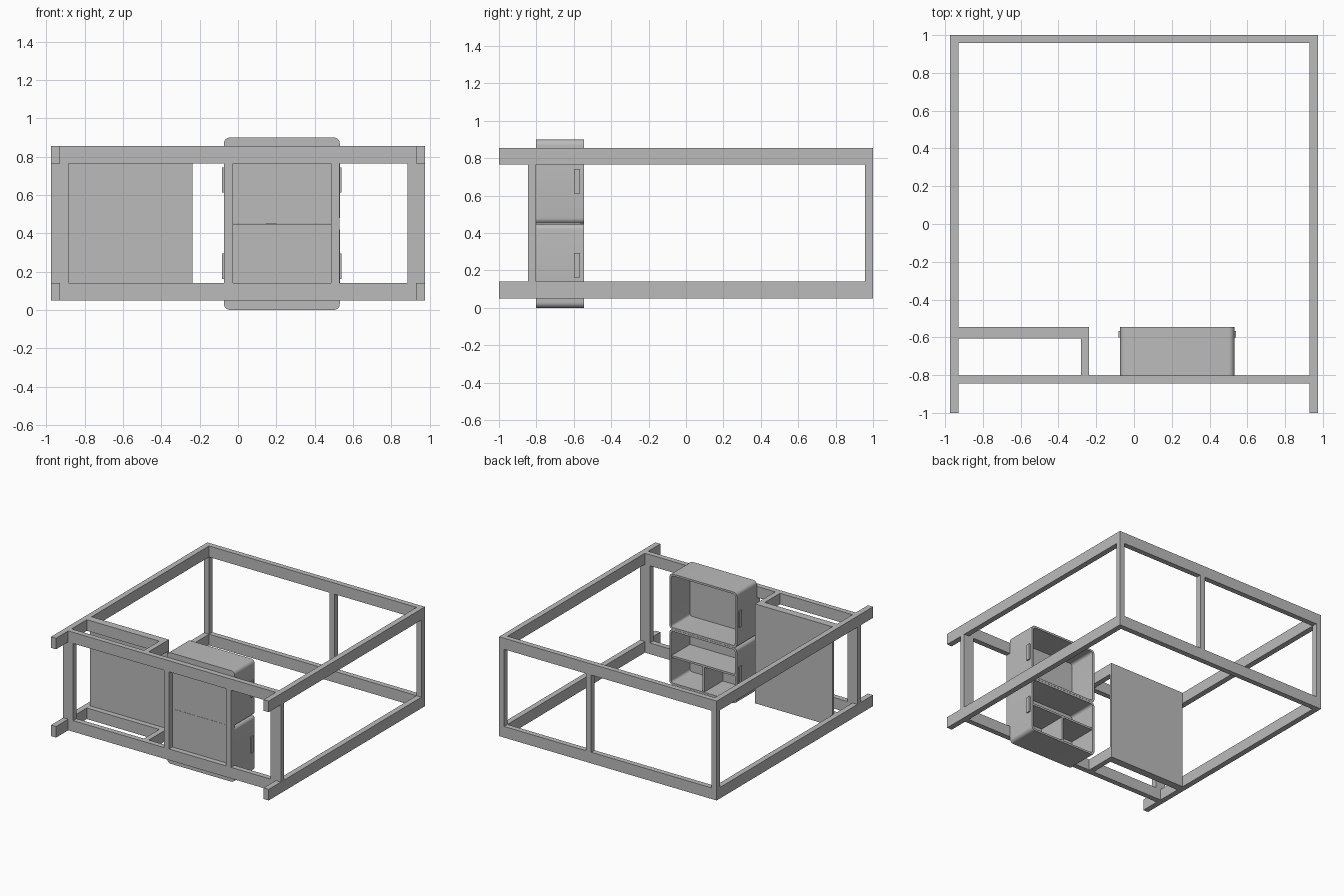
import bpy, bmesh, math

if "Cube" in bpy.data.objects:
    bpy.data.objects.remove(bpy.data.objects["Cube"])

grey = bpy.data.materials.new("plain_grey")
grey.diffuse_color = (0.5, 0.5, 0.5, 1)
grey.use_nodes = True
grey.node_tree.nodes["Principled BSDF"].inputs["Base Color"].default_value = grey.diffuse_color


def finish(name, bm):
    bmesh.ops.recalc_face_normals(bm, faces=bm.faces)
    me = bpy.data.meshes.new(name)
    bm.to_mesh(me)
    bm.free()
    me.materials.append(grey)
    ob = bpy.data.objects.new(name, me)
    bpy.context.collection.objects.link(ob)
    return ob


def box(name, x, y, z):
    """Box from (min, max) ranges on each axis."""
    bm = bmesh.new()
    bmesh.ops.create_cube(bm, size=1)
    for v in bm.verts:
        v.co = [r[0] + (c + 0.5) * (r[1] - r[0]) for c, r in zip(v.co, (x, y, z))]
    return finish(name, bm)


def rounded(x0, x1, z0, z1, r, n=6):
    """Rounded rectangle outline in the xz plane."""
    pts = []
    for i, (cx, cz) in enumerate(((x1 - r, z1 - r), (x0 + r, z1 - r),
                                  (x0 + r, z0 + r), (x1 - r, z0 + r))):
        for k in range(n + 1):
            a = math.pi / 2 * (i + k / n)
            pts.append((cx + r * math.cos(a), cz + r * math.sin(a)))
    return pts


def tub(name, x, y, z, r, t):
    """Rounded box with a closed front and an open back."""
    bm = bmesh.new()
    outer = rounded(*x, *z, r)
    inner = rounded(x[0] + t, x[1] - t, z[0] + t, z[1] - t, r - t * 0.6)
    rings = [[bm.verts.new((px, py, pz)) for px, pz in pts]
             for pts, py in ((outer, y[0]), (outer, y[1]), (inner, y[1]), (inner, y[0] + t))]
    n = len(outer)
    for a, b in zip(rings, rings[1:]):
        for i in range(n):
            j = (i + 1) % n
            bm.faces.new((a[i], a[j], b[j], b[i]))
    bm.faces.new(rings[0])
    bm.faces.new(rings[3])
    ob = finish(name, bm)
    bpy.context.view_layer.objects.active = ob
    ob.select_set(True)
    bpy.ops.object.shade_smooth_by_angle(angle=math.radians(35))
    ob.select_set(False)


W, IN = 0.975, 0.93          # outer and inner half width
FRONT = (-0.845, -0.802)     # depth of the front wall
BACK = (0.957, 1.0)          # depth of the back wall
POST = (0.14, 0.765)         # post height range

# bottom and top rails, with the corner recess rails
for lvl, z in (("bottom", (0.05, 0.14)), ("top", (0.765, 0.855))):
    box(lvl + "_left_rail", (-W, -IN), (-1, 1), z)
    box(lvl + "_right_rail", (IN, W), (-1, 1), z)
    box(lvl + "_front_rail", (-IN, IN), FRONT, z)
    box(lvl + "_back_rail", (-IN, IN), BACK, z)
    box(lvl + "_recess_rail", (-IN, -0.238), (-0.607, -0.563), z)
    box(lvl + "_recess_return", (-0.281, -0.238), (FRONT[1], -0.607), z)

# posts
for name, x, y in (("front_left_post", (-W, -0.885), FRONT),
                   ("front_right_post", (0.885, W), FRONT),
                   ("front_inner_left_post", (-0.072, -0.026), FRONT),
                   ("front_inner_right_post", (0.485, 0.53), FRONT),
                   ("back_left_post", (-W, -IN), BACK),
                   ("back_right_post", (IN, W), BACK),
                   ("back_middle_post", (0.15, 0.195), BACK)):
    box(name, x, y, POST)

# recess panel
box("recess_panel", (-IN, -0.238), (-0.563, -0.545), (0.05, 0.855))

# two stacked storage boxes with side handles
X, Y, T = (-0.073, 0.531), (-0.802, -0.546), 0.016
for name, z in (("lower", 0.0), ("upper", 0.45)):
    tub(name + "_storage_box", X, Y, (z, z + 0.449), 0.03, T)
    for side, hx in (("left", (X[0] - 0.01, X[0])), ("right", (X[1], X[1] + 0.01))):
        box(f"{name}_{side}_handle", hx, (-0.6, -0.567), (z + 0.162, z + 0.293))

# shelf and divider in the lower box
mid = (X[0] + X[1]) / 2
box("shelf", (X[0] + T, X[1] - T), (Y[0] + T, Y[1] - 0.005), (0.217, 0.233))
box("divider", (mid - 0.008, mid + 0.008), (Y[0] + T, Y[1] - 0.005), (T, 0.217))
